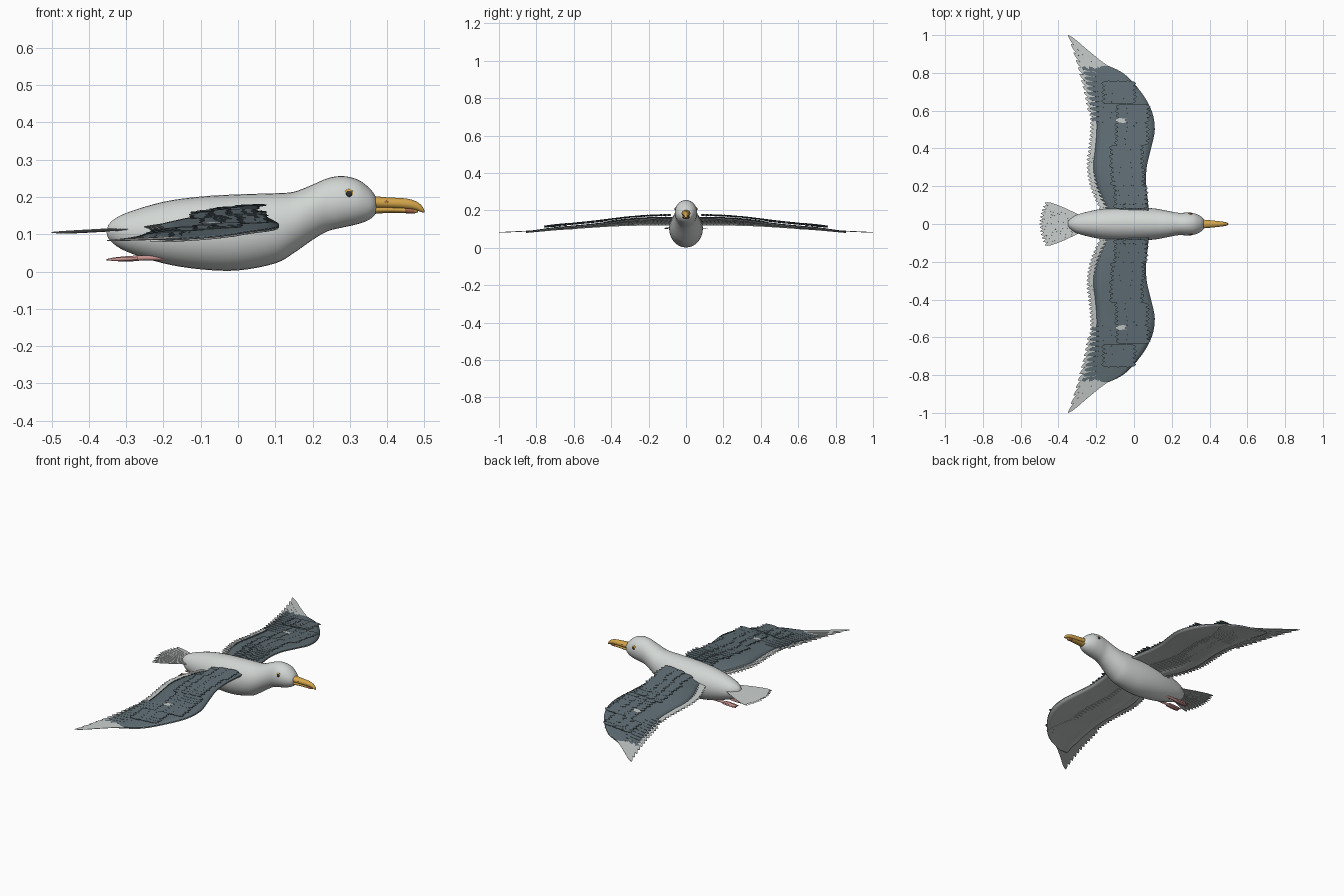
import bpy, bmesh, math
from mathutils import Vector

if "Cube" in bpy.data.objects:
    bpy.data.objects.remove(bpy.data.objects["Cube"])


def material(name, rgb):
    m = bpy.data.materials.new(name)
    m.diffuse_color = (*rgb, 1)
    m.use_nodes = True
    m.node_tree.nodes["Principled BSDF"].inputs["Base Color"].default_value = m.diffuse_color
    return m


WHITE = material("white_plumage", (0.64, 0.67, 0.65))
PALE = material("pale_feather", (0.54, 0.57, 0.56))
SLATE = material("slate_feather", (0.115, 0.155, 0.175))
YELLOW = material("bill_yellow", (0.66, 0.38, 0.07))
RED = material("bill_spot", (0.40, 0.13, 0.07))
PINK = material("leg_pink", (0.58, 0.30, 0.28))
DARK = material("dark_pupil", (0.03, 0.03, 0.03))


def finish(name, bm, mats, mirror=False, thick=0, smooth=False):
    bmesh.ops.recalc_face_normals(bm, faces=bm.faces)
    me = bpy.data.meshes.new(name)
    bm.to_mesh(me)
    bm.free()
    ob = bpy.data.objects.new(name, me)
    bpy.context.collection.objects.link(ob)
    for m in mats:
        me.materials.append(m)
    if smooth:
        bpy.ops.object.select_all(action='DESELECT')
        ob.select_set(True)
        bpy.context.view_layer.objects.active = ob
        bpy.ops.object.shade_smooth_by_angle(angle=math.radians(50))
    if thick:
        s = ob.modifiers.new("thickness", 'SOLIDIFY')
        s.thickness = thick
        s.offset = 0
    if mirror:
        ob.modifiers.new("mirror", 'MIRROR').use_axis = (False, True, False)
    return ob


def spline(rows, steps):
    """Smooth curve through all rows of numbers."""
    out = []
    for i in range(len(rows) - 1):
        p = [rows[max(0, min(len(rows) - 1, i + k))] for k in (-1, 0, 1, 2)]
        for j in range(steps):
            t = j / steps
            out.append([0.5 * (2 * b + (c - a) * t + (2 * a - 5 * b + 4 * c - d) * t * t
                               + (3 * b - a - 3 * c + d) * t ** 3) for a, b, c, d in zip(*p)])
    return out + [list(rows[-1])]


def loft(name, rows, mats, seg=32, steps=4, y0=0, mirror=False, rule=None):
    """Elliptical rings along x; rows hold x, top, bottom, half width."""
    bm = bmesh.new()
    rings = []
    for x, top, bot, w in spline(rows, steps):
        ring = []
        for k in range(seg):
            a = 2 * math.pi * k / seg
            ring.append(bm.verts.new((x, y0 + w * math.cos(a),
                                      (top + bot) / 2 + (top - bot) / 2 * math.sin(a))))
        rings.append(ring)
    for r, q in zip(rings, rings[1:]):
        for k in range(seg):
            f = bm.faces.new((r[k], r[k - 1], q[k - 1], q[k]))
            if rule and rule(f.calc_center_median()):
                f.material_index = 1
    bm.faces.new(rings[0])
    bm.faces.new(rings[-1])
    return finish(name, bm, mats, mirror, smooth=True)


def ellipsoid(name, mat, loc, size):
    bm = bmesh.new()
    bmesh.ops.create_uvsphere(bm, u_segments=20, v_segments=12, radius=1)
    for v in bm.verts:
        v.co = Vector(loc) + Vector([a * b for a, b in zip(v.co, size)])
    return finish(name, bm, [mat], True, smooth=True)


BLADE = [(0, .5), (.25, .8), (.5, 1), (.72, 1), (.86, .85), (.95, .5), (1, .06)]
OVAL = [(0, .1), (.1, .6), (.3, .95), (.55, 1), (.8, .8), (.93, .48), (1, .08)]


def feather(bm, root, tip, width, shape=BLADE, bow=0, tilt=0.1):
    root, tip = Vector(root), Vector(tip)
    d = tip - root
    side = Vector((-d.y, d.x, 0)).normalized()
    prev = None
    for t, w in shape:
        c = root + d * t - side * bow * 4 * t * (1 - t)
        h = side * (width * w / 2) + Vector((0, 0, tilt * width * w / 2))
        pair = (bm.verts.new(c - h), bm.verts.new(c + h))
        if prev:
            bm.faces.new((prev[0], prev[1], pair[1], pair[0]))
        prev = pair


# Body and head
loft("body", [(-.352, .108, .102, .003), (-.342, .132, .082, .022), (-.30, .157, .054, .05),
              (-.20, .187, .022, .075), (-.10, .201, .006, .088), (0, .207, .003, .09),
              (.10, .21, .022, .083), (.15, .214, .05, .075), (.20, .233, .085, .065),
              (.24, .25, .108, .059), (.28, .256, .118, .06), (.32, .247, .127, .056),
              (.35, .226, .138, .043), (.367, .205, .152, .028), (.372, .19, .165, .012)], [WHITE])

# Bill: hooked upper half and lower half with a coloured spot
loft("upper_bill", [(.358, .203, .168, .024), (.40, .199, .168, .02), (.45, .196, .167, .015),
                    (.478, .188, .164, .011), (.493, .176, .159, .007), (.5, .164, .158, .002)],
     [YELLOW], seg=20)
loft("lower_bill", [(.358, .176, .154, .021), (.40, .174, .157, .018), (.44, .172, .157, .014),
                    (.468, .170, .155, .010), (.482, .166, .159, .003)],
     [YELLOW, RED], seg=20, rule=lambda c: .448 < c.x < .474)
ellipsoid("nostril", RED, (.397, .0175, .187), (.008, .003, .003))

# Eyes
ellipsoid("eye_ring", YELLOW, (.297, .052, .208), (.013, .006, .013))
ellipsoid("pupil", DARK, (.298, .0555, .208), (.0085, .0055, .0085))

# Wing planform: y, leading x, trailing x, leading z, trailing z
WING = spline([(.05, .078, -.135, .16, .125), (.12, .074, -.17, .16, .125),
               (.2, .065, -.20, .158, .125), (.3, .067, -.215, .15, .124),
               (.4, .09, -.205, .138, .12), (.5, .11, -.197, .125, .114),
               (.6, .093, -.20, .116, .107), (.7, .036, -.21, .108, .10),
               (.8, -.06, -.225, .094, .091), (.855, -.185, -.236, .085, .087)], 4)


def at(y):
    for a, b in zip(WING, WING[1:]):
        if y <= b[0]:
            t = max(0, (y - a[0]) / (b[0] - a[0]))
            return [p + (q - p) * t for p, q in zip(a, b)]
    return WING[-1]


def wing_z(row, t):
    camber = .016 * max(0, 1 - row[0] / .9)
    return row[3] + (row[4] - row[3]) * t + camber * 4 * t * (1 - t)


def surface(x, y):
    r = at(y)
    return wing_z(r, min(1, max(0, (x - r[1]) / (r[2] - r[1]))))


def wing_panel(name, mat, drop):
    bm = bmesh.new()
    n = 8
    rows = [[bm.verts.new((r[1] + (r[2] - r[1]) * j / n, r[0], wing_z(r, j / n) - drop))
             for j in range(n + 1)] for r in WING]
    for a, b in zip(rows, rows[1:]):
        for j in range(n):
            bm.faces.new((a[j], a[j + 1], b[j + 1], b[j]))
    finish(name, bm, [mat], True, .004, True)


wing_panel("wing_top", SLATE, 0)
wing_panel("wing_underside", PALE, .0045)

# Secondary feathers along the inner trailing edge
bm = bmesh.new()
for i in range(25):
    y = .075 + i * .0215
    r = at(y)
    x = r[1] + (r[2] - r[1]) * .5
    feather(bm, (x, y, surface(x, y) - .008), (r[2] - .037, y + .008, r[4] - .004), .03)
finish("secondary_feathers", bm, [PALE], True, .002)

# Primary feathers fanning to the wing tip
bm = bmesh.new()
N = 12
for i in range(N):
    t = i / (N - 1)
    root = (-.06 + .05 * t, .57 + .175 * t, 0)
    root = (root[0], root[1], surface(root[0], root[1]) - .007)
    tip = (-.248 - .06 * t - .042 * t ** 3, .61 + .31 * t + .08 * t ** 3, .1 - .017 * t)
    feather(bm, root, tip, .036, bow=-.022 * t * t)
finish("primary_feathers", bm, [PALE], True, .002)

# Dark feathers overlapping the primaries
bm = bmesh.new()
for i in range(11):
    y = .54 + i * .027
    r = at(y)
    x = r[1] + (r[2] - r[1]) * .6
    feather(bm, (x, y, surface(x, y) + .001),
            (r[2] - .03 - .002 * i, y + .018, r[4] + .001), .024)
finish("primary_coverts", bm, [SLATE], True, .002)

# Raised rows of small feathers in stepped groups over the wing
bm = bmesh.new()
odd = bmesh.new()
for g, (y0, front, count) in enumerate([(.095, .072, 5), (.215, .055, 4), (.31, .05, 5),
                                        (.43, .078, 5), (.55, .082, 4), (.65, .01, 5)]):
    for k in range(count):
        y = y0 + k * .0235
        for c in range(3):
            x = front - .05 * c + (.004 if k % 2 else 0)
            z = surface(x - .04, y) + .017 - .003 * c
            pale = g == 4 and k == 0 and c == 2
            feather(odd if pale else bm, (x, y, z), (x - .082, y, z - .003), .029, OVAL)
finish("wing_coverts", bm, [SLATE], True, .002)
finish("pale_covert", odd, [PALE], True, .002)

# Tail fan
bm = bmesh.new()
for i in range(13):
    s = i / 6 - 1
    feather(bm, (-.27, s * .03, .118 - .004 * abs(s)),
            (-.5 + .028 * s * s, s * .113, .103 + .002 * (1 - abs(s))), .028)
finish("tail_feathers", bm, [PALE], False, .002)

# Tucked legs and webbed feet
loft("leg", [(-.19, .043, .03, .006), (-.25, .043, .03, .007), (-.29, .042, .027, .011),
             (-.33, .038, .028, .012), (-.345, .035, .03, .005)], [PINK], 12, 3, .032, True)
for i, dy in enumerate((-.013, 0, .013)):
    loft(f"toe_{i + 1}", [(-.27, .04, .031, .004), (-.32, .038, .028, .005),
                          (-.352, .034, .03, .002)], [PINK], 10, 3, .032 + dy, True)
